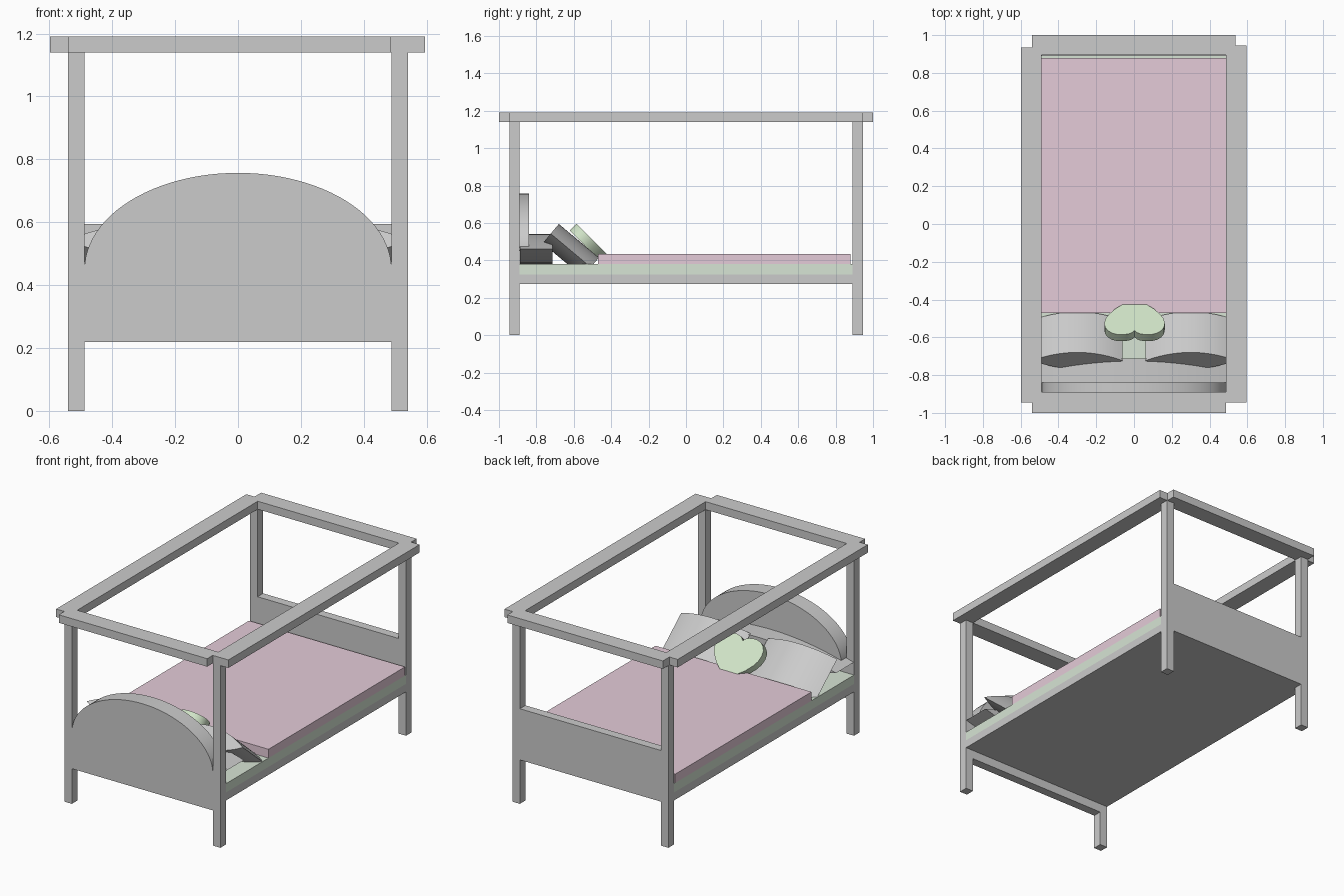
import bpy, bmesh, math
from mathutils import Matrix, Vector

if "Cube" in bpy.data.objects:
    bpy.data.objects.remove(bpy.data.objects["Cube"])


def material(name, rgb):
    m = bpy.data.materials.new(name)
    m.diffuse_color = (*rgb, 1)
    m.use_nodes = True
    m.node_tree.nodes["Principled BSDF"].inputs["Base Color"].default_value = m.diffuse_color
    return m


PINK = material("pink_fabric", (0.78, 0.60, 0.69))
GREEN = material("green_fabric", (0.64, 0.78, 0.58))
SAGE = material("sage_fabric", (0.68, 0.78, 0.66))


def finish(name, bm, mat=None, smooth=False):
    bmesh.ops.recalc_face_normals(bm, faces=bm.faces)
    mesh = bpy.data.meshes.new(name)
    bm.to_mesh(mesh)
    bm.free()
    ob = bpy.data.objects.new(name, mesh)
    bpy.context.collection.objects.link(ob)
    if mat:
        mesh.materials.append(mat)
    if smooth:
        bpy.ops.object.select_all(action='DESELECT')
        ob.select_set(True)
        bpy.context.view_layer.objects.active = ob
        bpy.ops.object.shade_smooth_by_angle(angle=math.radians(30))
    return ob


def box(name, x, y, z, mat=None):
    bm = bmesh.new()
    bmesh.ops.create_cube(bm, size=1)
    for v in bm.verts:
        v.co = [(a + b) / 2 + c * (b - a) for (a, b), c in zip((x, y, z), v.co)]
    return finish(name, bm, mat)


def prism(name, points, sweep, mat=None, smooth=True):
    """Extrude a closed outline of 3D points along a vector."""
    bm = bmesh.new()
    face = bm.faces.new([bm.verts.new(p) for p in points])
    out = bmesh.ops.extrude_face_region(bm, geom=[face])
    moved = [g for g in out["geom"] if isinstance(g, bmesh.types.BMVert)]
    bmesh.ops.translate(bm, verts=moved, vec=Vector(sweep))
    return finish(name, bm, mat, smooth)


def pillow(name, half_w, half_t, length, loc, tilt=0):
    """Lens-shaped cross-section swept along y, then tilted about x."""
    n = 20
    xs = [-1 + 2 * i / n for i in range(n + 1)]
    top = [(x * half_w, -length / 2, half_t * (1 - x * x)) for x in xs]
    bottom = [(x, y, -z) for x, y, z in top[-2:0:-1]]
    ob = prism(name, top + bottom, (0, length, 0))
    ob.matrix_world = Matrix.Translation(loc) @ Matrix.Rotation(math.radians(tilt), 4, 'X')
    return ob


# Corner posts
for sx, side in ((-1, "left"), (1, "right")):
    for sy, end in ((-1, "front"), (1, "back")):
        box(f"{end}_{side}_post", sorted((sx * 0.488, sx * 0.54)),
            sorted((sy * 0.89, sy * 0.945)), (0, 1.14))

# Canopy frame
Z = (1.14, 1.19)
box("left_canopy_rail", (-0.597, -0.49), (-0.945, 0.935), Z)
box("right_canopy_rail", (0.487, 0.595), (-0.945, 0.945), Z)
box("front_canopy_rail", (-0.54, 0.487), (-1, -0.89), Z)
box("back_canopy_rail", (-0.54, 0.537), (0.895, 1), Z)

# Bed base, mattress and blanket
box("bed_base", (-0.54, 0.54), (-0.89, 0.89), (0.275, 0.325))
box("mattress", (-0.54, 0.54), (-0.89, 0.89), (0.325, 0.38), SAGE)
box("blanket", (-0.54, 0.54), (-0.47, 0.88), (0.38, 0.435), PINK)

# Footboard and headboard with a thick arch
box("footboard", (-0.488, 0.488), (0.89, 0.945), (0.275, 0.595))
box("headboard_panel", (-0.488, 0.488), (-0.945, -0.89), (0.22, 0.45))
arch = [(0.488 * math.cos(math.pi * i / 48), -0.945, 0.45 + 0.307 * math.sin(math.pi * i / 48))
        for i in range(49)]
prism("headboard_arch", arch, (0, 0.105, 0))

# Pillows
pillow("back_pillow", 0.54, 0.08, 0.175, (0, -0.8, 0.46))
for sx, side in ((-1, "left"), (1, "right")):
    pillow(f"{side}_pillow", 0.24, 0.0675, 0.28, (sx * 0.30, -0.616, 0.453), -40)

# Heart cushion, leaning at 45 degrees with its point on the blanket
half = [(0.012, 0.015), (0.03, 0.005), (0.055, 0), (0.09, 0), (0.12, 0.011), (0.142, 0.03),
        (0.156, 0.055), (0.16, 0.085), (0.153, 0.12), (0.135, 0.153), (0.1, 0.195),
        (0.05, 0.235), (0.022, 0.26)]
outline = [(0, 0.03)] + half + [(0, 0.272)] + [(-u, v) for u, v in reversed(half)]
heart = prism("heart_cushion", [(u, v, 0) for u, v in outline], (0, 0, -0.05), GREEN)
heart.matrix_world = Matrix.Translation((0.003, -0.585, 0.595)) @ Matrix.Rotation(math.radians(-45), 4, 'X')
